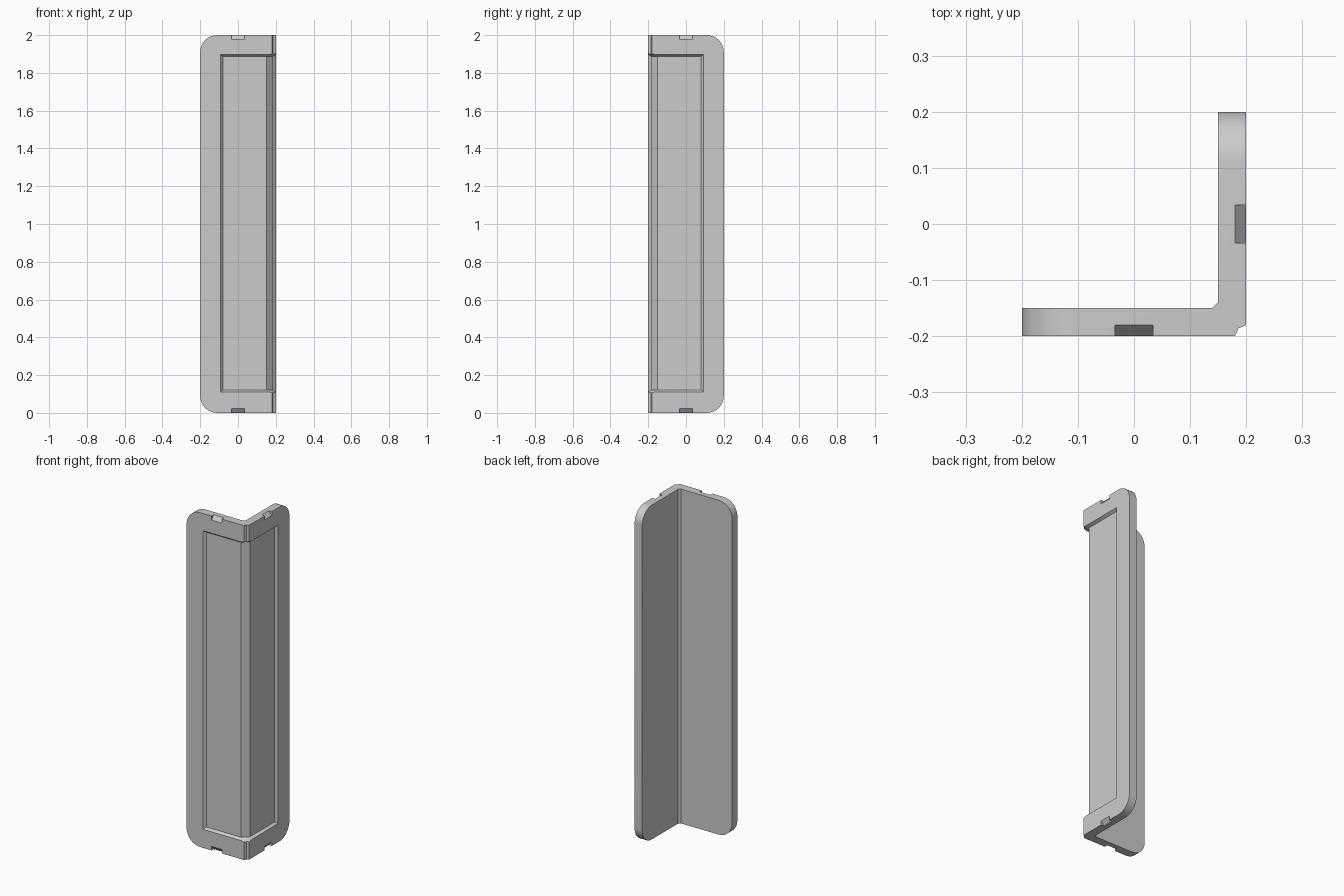
import bpy, bmesh
from math import sin, cos, pi

if "Cube" in bpy.data.objects:
    bpy.data.objects.remove(bpy.data.objects["Cube"])


def make(name, verts, faces):
    bm = bmesh.new()
    vs = [bm.verts.new(v) for v in verts]
    for f in faces:
        bm.faces.new([vs[i] for i in f])
    bmesh.ops.recalc_face_normals(bm, faces=bm.faces)
    me = bpy.data.meshes.new(name)
    bm.to_mesh(me)
    bm.free()
    ob = bpy.data.objects.new(name, me)
    bpy.context.collection.objects.link(ob)
    return ob


def loft(name, a, b):
    """Closed solid between two matching outlines."""
    n = len(a)
    faces = [list(range(n)), list(range(n, 2 * n))]
    faces += [[i, (i + 1) % n, n + (i + 1) % n, n + i] for i in range(n)]
    return make(name, list(a) + list(b), faces)


def swap(pts):
    """Mirror across the diagonal so the front wing maps to the right wing."""
    return [(-y, -x, z) for x, y, z in pts]


def cut(target, tool, op):
    m = target.modifiers.new(op, 'BOOLEAN')
    m.operation, m.solver, m.object = op, 'EXACT', tool
    bpy.context.view_layer.objects.active = target
    bpy.ops.object.modifier_apply(modifier=m.name)
    bpy.data.objects.remove(tool, do_unlink=True)


# L-shaped body with nicked outer corner and chamfered inner corner
profile = [(-.2, -.2), (.18, -.2), (.186, -.186), (.2, -.18), (.2, .2),
           (.15, .2), (.15, -.139), (.139, -.15), (-.2, -.15)]
body = loft("corner_guard", [(x, y, 0) for x, y in profile],
            [(x, y, 2) for x, y in profile])

# Rounded ends of both wings
r, n = .09, 10
arc = [(-.2 + r - r * sin(i / n * pi / 2), r - r * cos(i / n * pi / 2)) for i in range(n + 1)]
outline = [(.4, -.1), (-.2 + r, -.1)] + arc
outline += [(x, 2 - z) for x, z in reversed(outline)]
for mirror in (False, True):
    front = [(x, -.4, z) for x, z in outline]
    back = [(x, .4, z) for x, z in outline]
    if mirror:
        front, back = swap(front), swap(back)
    cut(body, loft("wing_outline", front, back), 'INTERSECT')

# Bevelled recess wrapping around the outer corner
inner = [(-.08, -.185), (.151, -.185), (.185, -.151), (.185, .08)]
outer = [(-.132, -.245), (.21, -.245), (.245, -.21), (.245, .132)]
verts = []
for path, z0 in ((inner, .122), (outer, .078)):
    for z in (z0, 2.008 - z0):
        verts += [(x, y, z) for x, y in path]
faces = []
for i in range(3):
    faces += [[i, i + 1, i + 5, i + 4], [i + 8, i + 9, i + 13, i + 12],
              [i, i + 1, i + 9, i + 8], [i + 4, i + 5, i + 13, i + 12]]
faces += [[0, 4, 12, 8], [3, 7, 15, 11]]
cut(body, make("recess", verts, faces), 'DIFFERENCE')

# Sloped notches at top and bottom of both wings
for mirror in (False, True):
    for top in (False, True):
        tri = [(-.22, .048), (-.16, -.024), (-.22, -.024)]
        if top:
            tri = [(y, 2 - z) for y, z in tri]
        a = [(-.034, y, z) for y, z in tri]
        b = [(.034, y, z) for y, z in tri]
        if mirror:
            a, b = swap(a), swap(b)
        cut(body, loft("notch", a, b), 'DIFFERENCE')

# Smooth the rounded ends, keep the edges crisp
bpy.ops.object.select_all(action='DESELECT')
body.select_set(True)
bpy.context.view_layer.objects.active = body
bpy.ops.object.shade_smooth_by_angle()
